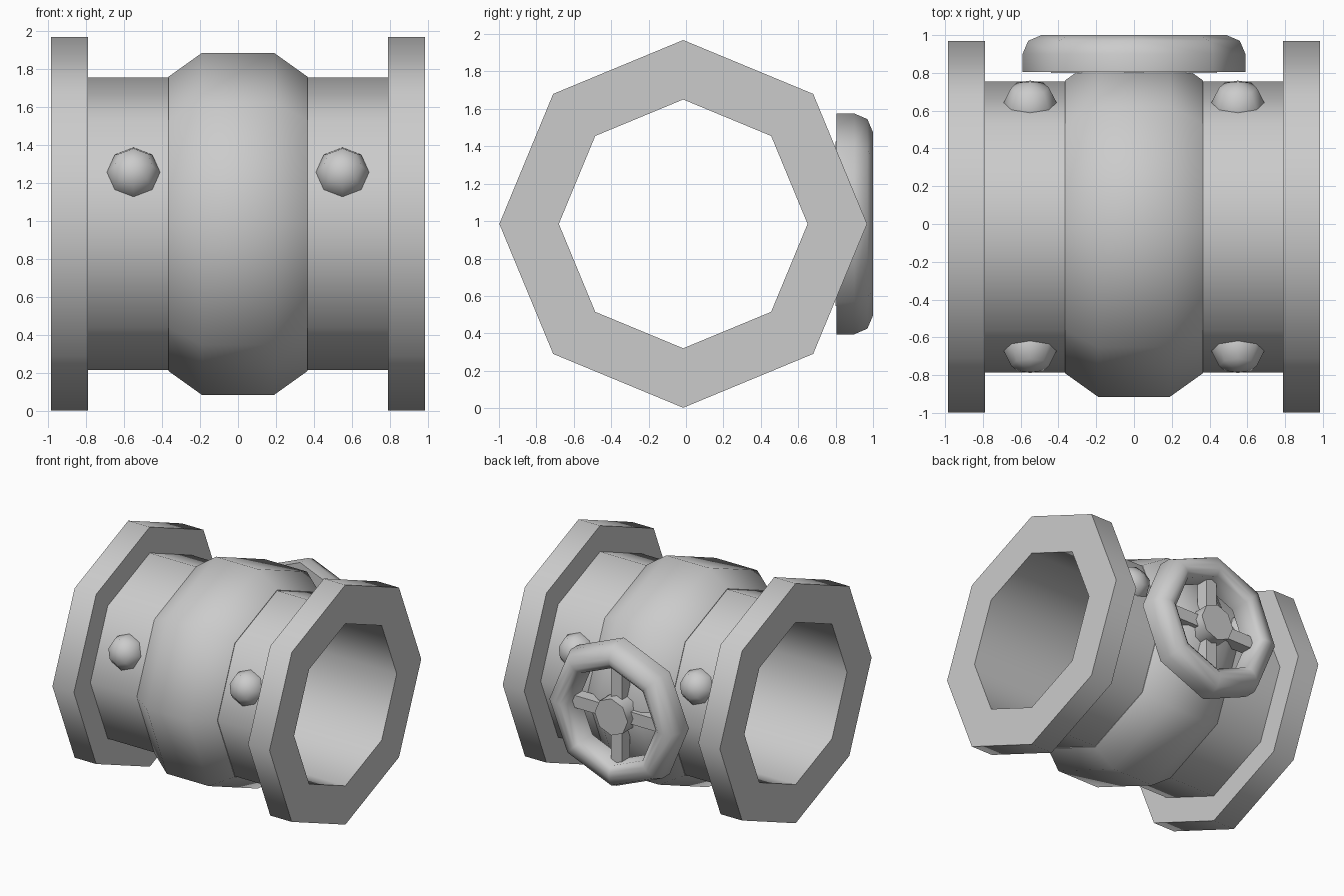
import bpy, bmesh
from math import sin, cos, pi, radians

if "Cube" in bpy.data.objects:
    bpy.data.objects.remove(bpy.data.objects["Cube"])

CY, CZ = -0.015, 0.985   # pipe axis position


def finish(name, bm, loc, rx=0.0, smooth=True):
    bmesh.ops.remove_doubles(bm, verts=bm.verts, dist=1e-5)
    bmesh.ops.recalc_face_normals(bm, faces=bm.faces)
    me = bpy.data.meshes.new(name)
    bm.to_mesh(me)
    bm.free()
    ob = bpy.data.objects.new(name, me)
    bpy.context.collection.objects.link(ob)
    ob.location = loc
    ob.rotation_euler.x = rx
    if smooth:
        bpy.ops.object.select_all(action='DESELECT')
        ob.select_set(True)
        bpy.context.view_layer.objects.active = ob
        bpy.ops.object.shade_smooth_by_angle(angle=radians(50))
    return ob


def lathe(name, profile, axis, loc, rx=0.0, n=8):
    """Spin a closed (along, radius) profile round the x or y axis."""
    bm = bmesh.new()
    rings = []
    for a, r in profile:
        if r == 0:
            co = (a, 0, 0) if axis == 'x' else (0, a, 0)
            rings.append([bm.verts.new(co)] * n)
            continue
        ring = []
        for i in range(n):
            c, s = r * cos(2 * pi * i / n), r * sin(2 * pi * i / n)
            ring.append(bm.verts.new((a, c, s) if axis == 'x' else (c, a, s)))
        rings.append(ring)
    for k, A in enumerate(rings):
        B = rings[(k + 1) % len(rings)]
        for i in range(n):
            j = (i + 1) % n
            vs = list(dict.fromkeys([A[i], A[j], B[j], B[i]]))
            if len(vs) > 2:
                bm.faces.new(vs)
    return finish(name, bm, loc, rx)


# Hollow pipe with a flange at each end
half = [(0.79, 0.77), (0.79, 0.983), (0.985, 0.983), (0.985, 0.665)]
lathe("flanged_pipe", half + [(-a, r) for a, r in reversed(half)], 'x', (0, CY, CZ))

# Swollen valve chamber round the middle
lathe("valve_chamber",
      [(-0.365, 0.71), (-0.365, 0.775), (-0.19, 0.90), (0.19, 0.90), (0.365, 0.775), (0.365, 0.71)],
      'x', (0, CY, CZ))

# Domed rivets on the upper front and back faces of the pipe
apothem, tilt = 0.77 * cos(pi / 8), pi / 8
dome = [(-0.03, 0), (-0.03, 0.14), (0, 0.14), (0.085, 0.10), (0.12, 0)]
for side, label in ((-1, "front"), (1, "back")):
    for x in (-0.55, 0.55):
        lathe(f"rivet_{label}_{'left' if x < 0 else 'right'}", dome, 'y',
              (x, CY + side * apothem * cos(tilt), CZ + apothem * sin(tilt)),
              tilt if side > 0 else pi - tilt)

# Handwheel rim and hub on the back
lathe("handwheel_rim",
      [(0.805, 0.40), (0.805, 0.59), (0.90, 0.59), (0.97, 0.56), (1.0, 0.49), (1.0, 0.445), (0.965, 0.40)],
      'y', (0, 0, CZ))
lathe("handwheel_hub", [(0.78, 0), (0.78, 0.15), (0.97, 0.15), (0.97, 0)], 'y', (0, 0, CZ))

# Four spokes from hub to rim
for i, (dx, dz) in enumerate(((1, 0), (0, 1), (-1, 0), (0, -1))):
    bm = bmesh.new()
    bmesh.ops.create_cube(bm, size=1)
    bmesh.ops.scale(bm, vec=(0.34 if dx else 0.10, 0.10, 0.34 if dz else 0.10), verts=bm.verts)
    finish(f"handwheel_spoke_{i + 1}", bm, (dx * 0.27, 0.85, CZ + dz * 0.27), smooth=False)
